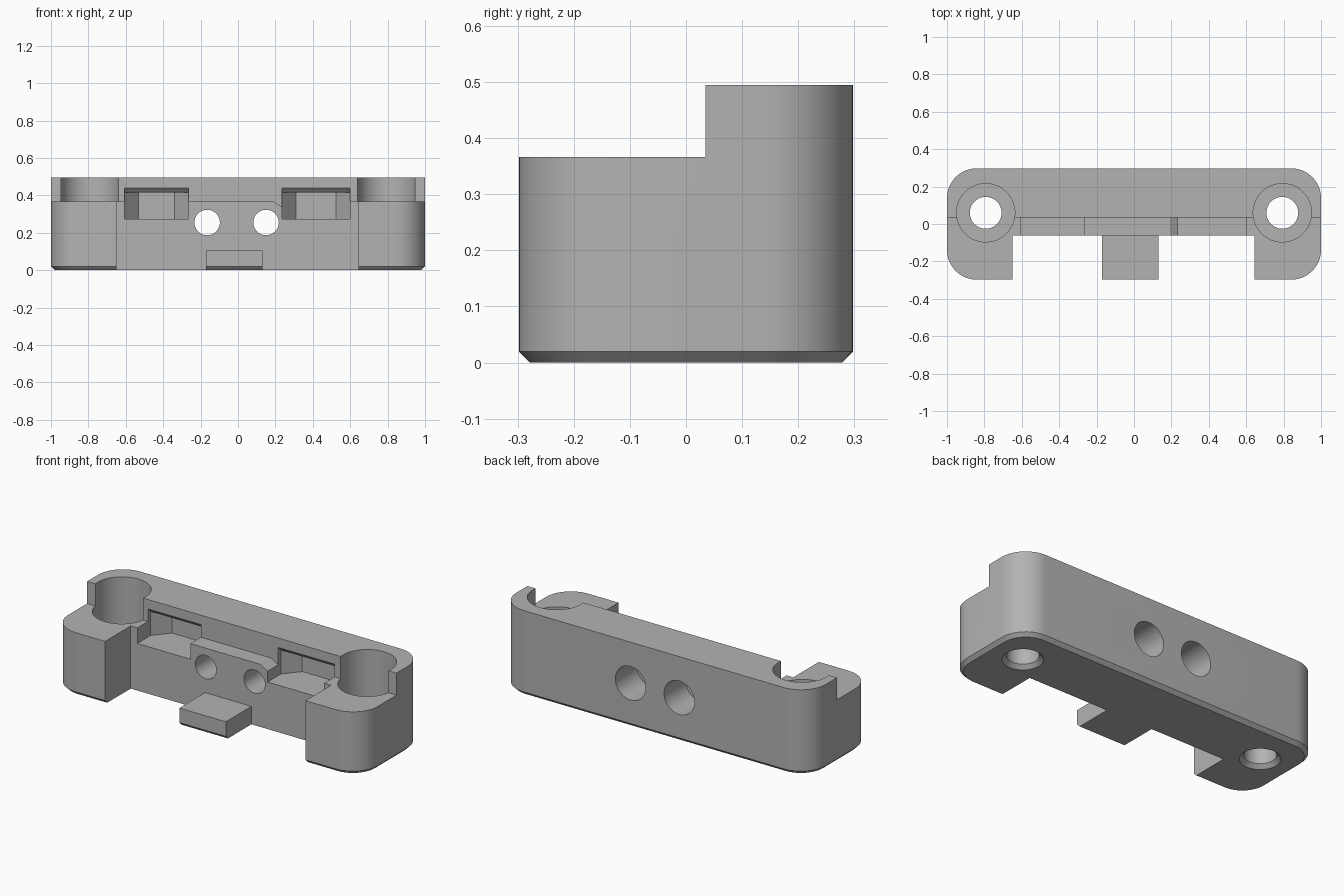
import bpy, bmesh, math

cube = bpy.data.objects.get("Cube")
if cube:
    bpy.data.objects.remove(cube, do_unlink=True)

grey = bpy.data.materials.new("plain grey")
grey.use_nodes = True
colour = (0.45, 0.45, 0.45, 1)
grey.diffuse_color = colour
grey.node_tree.nodes["Principled BSDF"].inputs["Base Color"].default_value = colour


def loft(name, rings):
    """Closed solid through rings of equal point count."""
    bm = bmesh.new()
    loops = [[bm.verts.new(p) for p in ring] for ring in rings]
    n = len(loops[0])
    for a, b in zip(loops, loops[1:]):
        for i in range(n):
            j = (i + 1) % n
            bm.faces.new((a[i], a[j], b[j], b[i]))
    bm.faces.new(loops[0][::-1])
    bm.faces.new(loops[-1])
    bmesh.ops.recalc_face_normals(bm, faces=bm.faces[:])
    mesh = bpy.data.meshes.new(name)
    bm.to_mesh(mesh)
    bm.free()
    mesh.materials.append(grey)
    obj = bpy.data.objects.new(name, mesh)
    bpy.context.collection.objects.link(obj)
    return obj


def box(name, x0, x1, y0, y1, z0, z1):
    plan = [(x0, y0), (x1, y0), (x1, y1), (x0, y1)]
    return loft(name, [[(x, y, z) for x, y in plan] for z in (z0, z1)])


def lathe(name, place, profile, n=64):
    """Round solid; place maps (u, v, distance along axis) to a point."""
    turns = [2 * math.pi * i / n for i in range(n)]
    return loft(name, [[place(r * math.cos(t), r * math.sin(t), d) for t in turns]
                       for r, d in profile])


def rounded_rect(inset, z, radius=0.16, steps=12):
    ring = []
    for k, (sx, sy) in enumerate([(1, 1), (-1, 1), (-1, -1), (1, -1)]):
        for i in range(steps + 1):
            t = math.pi / 2 * (k + i / steps)
            r = radius - inset
            ring.append((sx * (1 - radius) + r * math.cos(t),
                         sy * (0.298 - radius) + r * math.sin(t), z))
    return ring


def cut(target, cutter):
    cutter.hide_render = True
    mod = target.modifiers.new("cut", 'BOOLEAN')
    mod.operation = 'DIFFERENCE'
    mod.solver = 'EXACT'
    mod.object = cutter
    bpy.context.view_layer.objects.active = target
    bpy.ops.object.modifier_apply(modifier=mod.name)
    bpy.data.objects.remove(cutter, do_unlink=True)


# Body with chamfered underside
body = loft("mount_body", [rounded_rect(0.02, 0), rounded_rect(0, 0.02),
                           rounded_rect(0, 0.495)])

# Lower front step, then the recess around the front tab
cut(body, box("step_cutter", -1.2, 1.2, -0.5, 0.035, 0.366, 0.7))
cut(body, box("recess_left", 0.13, 0.645, -0.5, -0.062, -0.1, 0.6))
cut(body, box("recess_right", -0.65, -0.17, -0.5, -0.062, -0.1, 0.6))
cut(body, box("recess_middle", -0.3, 0.3, -0.5, -0.062, 0.105, 0.6))

# Upright bolt holes with counterbores and countersunk undersides
for side in (-1, 1):
    def upright(u, v, d, side=side):
        return (side * 0.793 + u, 0.06 + v, d)
    cut(body, lathe("bolt_hole", upright, [(0.127, -0.02), (0.085, 0.022), (0.085, 0.12),
                                           (0.156, 0.12), (0.156, 0.6)]))

# Cross holes, wider at the back
for x in (-0.165, 0.15):
    def across(u, v, d, x=x):
        return (x + u, d, 0.255 + v)
    cut(body, lathe("cross_hole", across, [(0.068, -0.2), (0.068, 0.1),
                                           (0.098, 0.1), (0.098, 0.4)]))

# Tapered pockets with sloping lip along the top
for x0, x1 in ((-0.607, -0.265), (0.235, 0.6)):
    plan = [(x0, -0.2), (x1, -0.2), (x1, 0.06), (x1 - 0.075, 0.15),
            (x0 + 0.075, 0.15), (x0, 0.06)]
    cut(body, loft("pocket", [[(x, y, z) for x, y in plan] for z in (0.275, 0.415)]))
    lip = [(-0.1, 0.40), (0.06, 0.40), (0.06, 0.415), (0.035, 0.44), (-0.1, 0.44)]
    cut(body, loft("pocket_lip", [[(x, y, z) for y, z in lip] for x in (x0, x1)]))

# Small bevel beside the left pocket
bevel = [(0.19, 0.367), (0.24, 0.335), (0.24, 0.367)]
cut(body, loft("bevel", [[(x, y, z) for x, z in bevel] for y in (-0.1, 0.035)]))

bpy.ops.object.select_all(action='DESELECT')
body.select_set(True)
bpy.context.view_layer.objects.active = body
bpy.ops.object.shade_smooth_by_angle(angle=math.radians(30))
